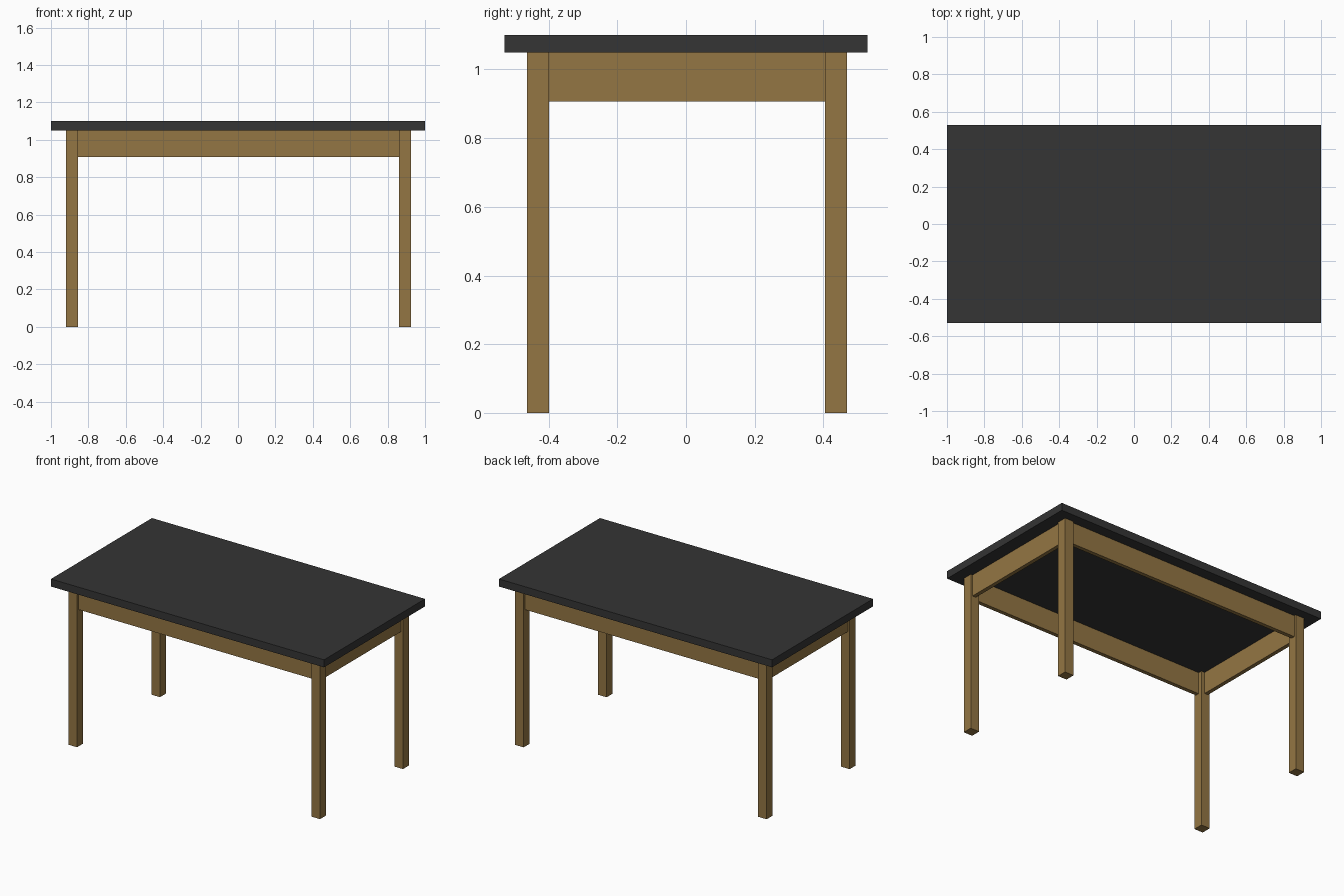
import bpy

if "Cube" in bpy.data.objects:
    bpy.data.objects.remove(bpy.data.objects["Cube"])


def material(name, rgb):
    mat = bpy.data.materials.new(name)
    mat.diffuse_color = (*rgb, 1.0)
    mat.use_nodes = True
    mat.node_tree.nodes["Principled BSDF"].inputs["Base Color"].default_value = mat.diffuse_color
    return mat


dark = material("charcoal top", (0.035, 0.035, 0.035))
wood = material("oak wood", (0.295, 0.18, 0.056))


def box(name, lo, hi, mat):
    """Box spanning two opposite corners."""
    centre = [(a + b) / 2 for a, b in zip(lo, hi)]
    bpy.ops.mesh.primitive_cube_add(size=1, location=centre)
    ob = bpy.context.object
    ob.name = name
    ob.scale = [b - a for a, b in zip(lo, hi)]
    bpy.ops.object.transform_apply(location=False, rotation=False, scale=True)
    ob.data.materials.append(mat)
    return ob


HEIGHT, UNDER, APRON_BOTTOM = 1.10, 1.05, 0.907
X0, X1 = -0.919, 0.925      # outer faces of the legs
Y0, Y1 = -0.463, 0.469
LEG = 0.064
INSET, THICK = 0.013, 0.026  # apron setback and thickness

# Table top
box("table_top", (-1, -0.528, UNDER), (1, 0.528, HEIGHT), dark)

# Legs
for side, x in (("left", X0), ("right", X1 - LEG)):
    for end, y in (("front", Y0), ("back", Y1 - LEG)):
        box(f"{end}_{side}_leg", (x, y, 0), (x + LEG, y + LEG, UNDER), wood)

# Long aprons between the legs
for end, y in (("front", Y0 + INSET), ("back", Y1 - INSET - THICK)):
    box(f"{end}_apron", (X0 + LEG, y, APRON_BOTTOM),
        (X1 - LEG, y + THICK, UNDER), wood)

# Short aprons between the legs
for side, x in (("left", X0 + INSET), ("right", X1 - INSET - THICK)):
    box(f"{side}_apron", (x, Y0 + LEG, APRON_BOTTOM),
        (x + THICK, Y1 - LEG, UNDER), wood)
